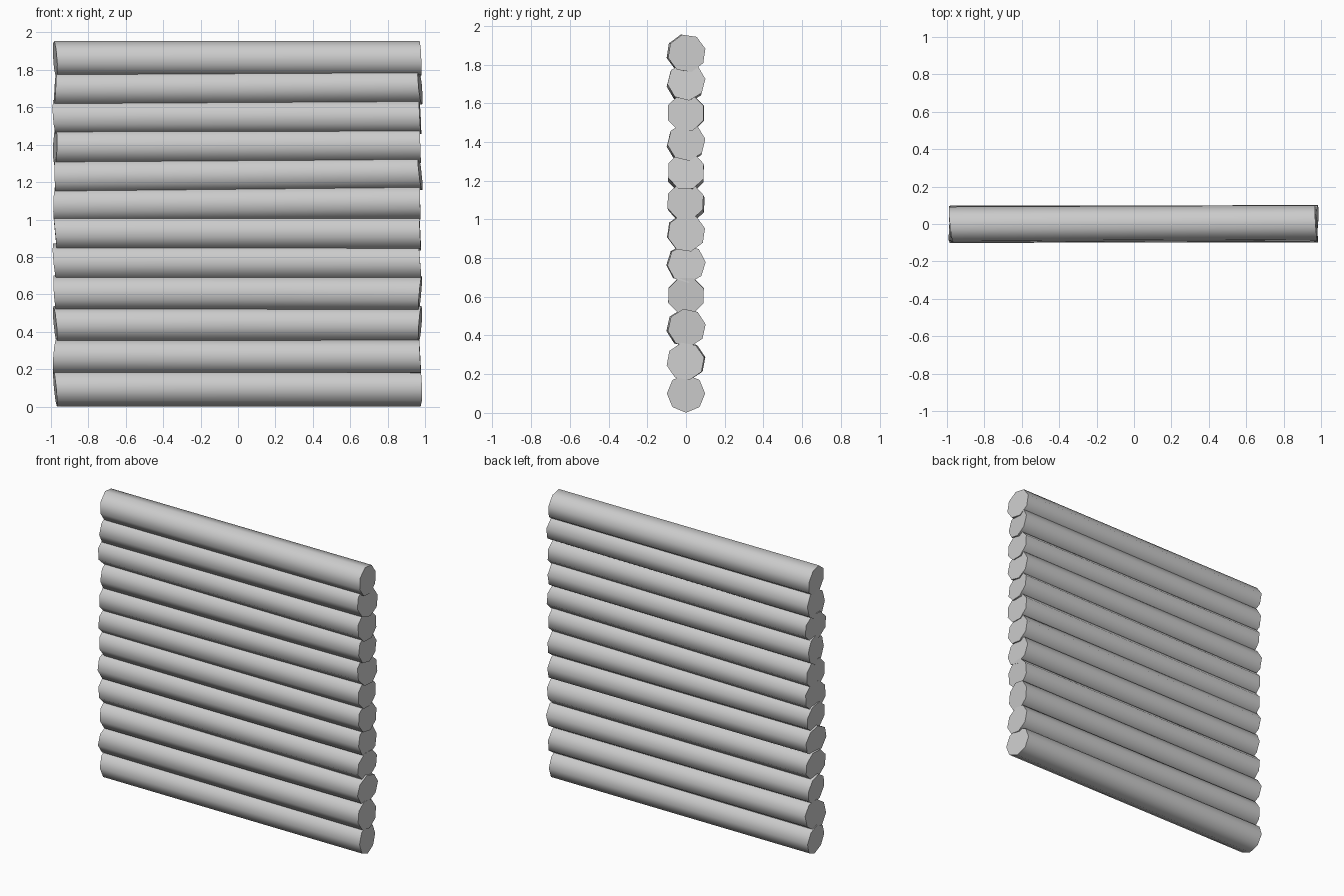
import bpy, bmesh, math, random

if "Cube" in bpy.data.objects:
    bpy.data.objects.remove(bpy.data.objects["Cube"])

random.seed(4)
SIDES = 8

# Each log: centre height left, centre height right, roll in degrees, yaw offset in y
LOGS = [
    (0.100, 0.100, 0, 0.000),
    (0.268, 0.266, 12, -0.003),
    (0.440, 0.440, 10, 0.004),
    (0.608, 0.605, 22, 0.000),
    (0.772, 0.770, 5, 0.003),
    (0.932, 0.930, 14, 0.002),
    (1.078, 1.092, 20, -0.003),
    (1.230, 1.250, 22, 0.000),
    (1.390, 1.400, 9, 0.002),
    (1.548, 1.550, 22, -0.002),
    (1.700, 1.712, 8, 0.002),
    (1.858, 1.858, 14, 0.004),
]


def make_log(index, z_left, z_right, roll, yaw):
    bm = bmesh.new()
    rings = []
    for t in (0.0, 0.5, 1.0):
        x = -0.978 + 1.952 * t
        zc = z_left + (z_right - z_left) * t
        yc = yaw * (2 * t - 1)
        # saw cuts are slightly tilted at both ends
        tilt_y, tilt_z = (random.uniform(-0.012, 0.012) for _ in range(2))
        if t == 0.5:
            tilt_y = tilt_z = 0
        ring = []
        for i in range(SIDES):
            a = math.radians(roll) - math.pi / 2 + 2 * math.pi * i / SIDES
            r = 0.099
            dy, dz = math.cos(a), math.sin(a)
            ring.append(bm.verts.new((x + tilt_y * dy + tilt_z * dz,
                                      yc + r * dy, zc + r * dz)))
        rings.append(ring)
    for a, b in zip(rings, rings[1:]):
        for i in range(SIDES):
            j = (i + 1) % SIDES
            bm.faces.new((a[i], a[j], b[j], b[i])).smooth = True
    # flat sawn ends
    caps = [bm.faces.new(rings[0]), bm.faces.new(rings[-1])]
    for cap in caps:
        for e in cap.edges:
            e.smooth = False
    bmesh.ops.recalc_face_normals(bm, faces=bm.faces)
    mesh = bpy.data.meshes.new(f"log_{index:02d}")
    bm.to_mesh(mesh)
    bm.free()
    obj = bpy.data.objects.new(f"log_{index:02d}", mesh)
    bpy.context.collection.objects.link(obj)
    return obj


# Stack of twelve logs forming the wall
for n, spec in enumerate(LOGS, 1):
    make_log(n, *spec)
